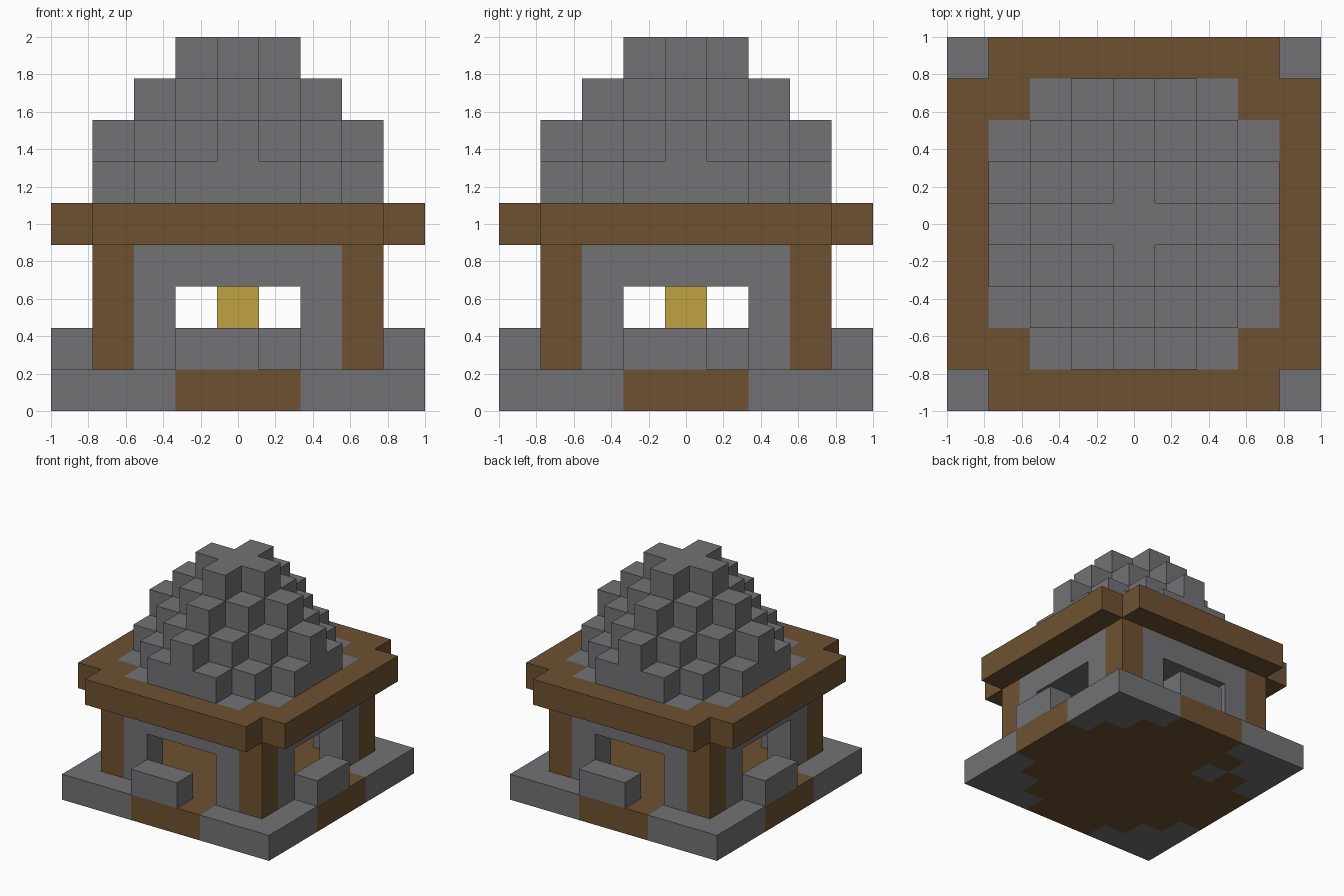
import bpy
import bmesh
from mathutils import Vector

cube = bpy.data.objects.get("Cube")
if cube:
    bpy.data.objects.remove(cube, do_unlink=True)

U = 2 / 9                      # edge of one block
FULL = range(-4, 5)


def material(name, rgb):
    m = bpy.data.materials.new(name)
    m.use_nodes = True
    m.diffuse_color = (*rgb, 1)
    bsdf = m.node_tree.nodes["Principled BSDF"]
    bsdf.inputs["Base Color"].default_value = (*rgb, 1)
    bsdf.inputs["Roughness"].default_value = 0.9
    return m


STONE = material("grey_stone", (0.17, 0.165, 0.175))
WOOD = material("brown_wood", (0.155, 0.083, 0.031))
GLOW = material("lamp_gold", (0.53, 0.36, 0.055))
MATS = [STONE, WOOD, GLOW]


def layer(z, rule):
    """Blocks of one level that satisfy a rule on |x| and |y|."""
    return {(x, y, z) for x in FULL for y in FULL if rule(abs(x), abs(y))}


def always(mat):
    return lambda x, y, z: mat


parts = {}

# Square floor: wooden middle, stone corners and one stone inlay
parts["floor"] = (
    layer(0, lambda a, b: True),
    lambda x, y, z: STONE if abs(x) + abs(y) > 5 or (x, y) == (-2, 2) else WOOD)

# One low step block at every doorway, turned around the centre
steps = set()
for x, y in ((-1, -4), (0, -4)):
    for _ in range(4):
        steps.add((x, y, 1))
        x, y = -y, x
parts["door_steps"] = (steps, always(STONE))

# Corner posts, wall piers beside the doorways, and the ceiling slab
posts, piers = set(), set()
for z in (1, 2, 3):
    posts |= layer(z, lambda a, b: a == 3 and b == 3)
    piers |= layer(z, lambda a, b: (a, b) in ((2, 3), (3, 2)))
ceiling = layer(3, lambda a, b: max(a, b) <= 3 and a + b < 6) - piers
parts["corner_posts"] = (posts, always(WOOD))
parts["wall_piers"] = (piers, always(STONE))
parts["ceiling_and_lintels"] = (ceiling, always(STONE))

# Hanging lamp
parts["lamp"] = ({(0, 0, 2)}, always(GLOW))

# Wooden eave with notched corners around a stone roof base
parts["eave"] = (
    layer(4, lambda a, b: a + b < 8),
    lambda x, y, z: STONE if max(abs(x), abs(y)) <= 3 and abs(x) + abs(y) <= 5 else WOOD)

# Stepped roof: diamonds shrinking by one block per level
roof = set()
for z in range(5, 9):
    roof |= layer(z, lambda a, b: a + b <= 9 - z and max(a, b) <= 3)
parts["stepped_roof"] = (roof, always(STONE))

SOLID = set().union(*(cells for cells, _ in parts.values()))


def build(name, cells, colour):
    """Outer skin of a group of blocks, with flat areas merged."""
    used = [m for m in MATS if any(colour(*c) == m for c in cells)]
    bm = bmesh.new()
    for c in sorted(cells):
        centre = Vector(c) + Vector((0, 0, 0.5))
        for axis in range(3):
            for sign in (-1, 1):
                n = Vector((0, 0, 0))
                n[axis] = sign
                if tuple(int(a + b) for a, b in zip(c, n)) in SOLID:
                    continue
                u = Vector((0, 0, 0))
                u[(axis + 1) % 3] = 1
                v = n.cross(u)
                ring = (-u - v, u - v, u + v, v - u)
                face = bm.faces.new(
                    [bm.verts.new((centre + (n + r) / 2) * U) for r in ring])
                face.material_index = used.index(colour(*c))
    bmesh.ops.remove_doubles(bm, verts=bm.verts, dist=0.001)
    bmesh.ops.dissolve_limit(bm, angle_limit=0.01, verts=bm.verts,
                             edges=bm.edges, delimit={'MATERIAL'})
    mesh = bpy.data.meshes.new(name)
    bm.to_mesh(mesh)
    bm.free()
    for m in used:
        mesh.materials.append(m)
    bpy.context.collection.objects.link(bpy.data.objects.new(name, mesh))


for part, (cells, colour) in parts.items():
    build(part, cells, colour)
